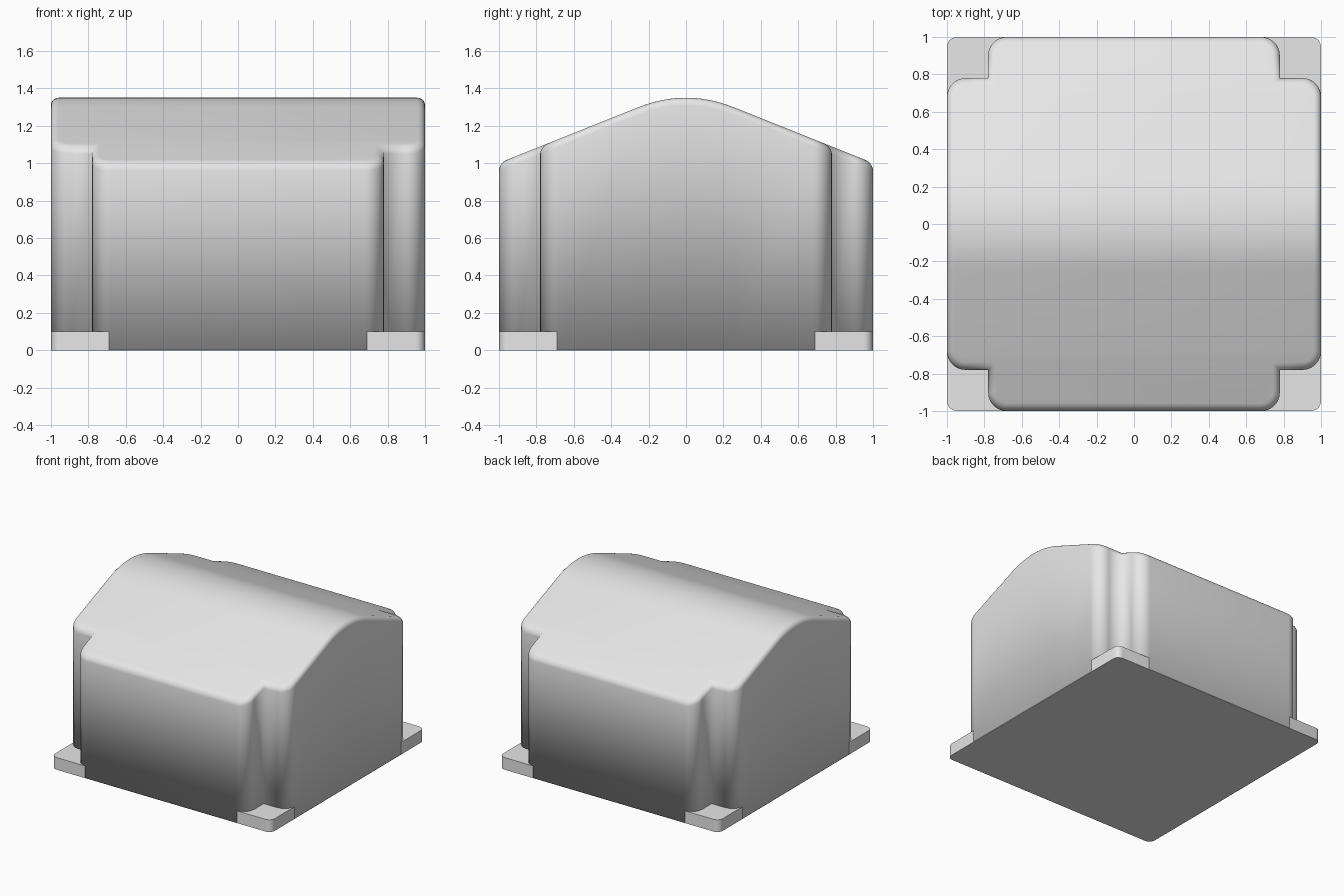
import bpy, bmesh, math

if "Cube" in bpy.data.objects:
    bpy.data.objects.remove(bpy.data.objects["Cube"])

grey = bpy.data.materials.new("light grey")
grey.diffuse_color = (0.8, 0.8, 0.8, 1)
grey.use_nodes = True
grey.node_tree.nodes["Principled BSDF"].inputs["Base Color"].default_value = grey.diffuse_color


def arc(cx, cy, r, steps=8):
    return [(cx + r * math.cos(i * math.pi / 2 / steps),
             cy + r * math.sin(i * math.pi / 2 / steps)) for i in range(steps + 1)]


def turn4(quadrant):
    """Repeat a first-quadrant outline around the centre."""
    pts = []
    for k in range(4):
        for x, y in quadrant:
            pts.append((x, y))
        quadrant = [(-y, x) for x, y in quadrant]
    return pts


def cross_outline(d):
    """Cross plan with notched corners, inset by d."""
    r = 0.1 - d
    return turn4(arc(0.9, 0.68, r) + [(0.78 - d, 0.78 - d)] + arc(0.68, 0.9, r))


def stack(rings):
    """Closed solid from (outline, z) rings."""
    bm = bmesh.new()
    loops = [[bm.verts.new((x, y, z)) for x, y in pts] for pts, z in rings]
    n = len(loops[0])
    for a, b in zip(loops, loops[1:]):
        for i in range(n):
            j = (i + 1) % n
            bm.faces.new((a[i], a[j], b[j], b[i]))
    bm.faces.new(loops[0][::-1])
    bm.faces.new(loops[-1])
    return bm


def finish(bm, name, smooth):
    me = bpy.data.meshes.new(name)
    for f in bm.faces:
        f.smooth = smooth
    bm.to_mesh(me)
    bm.free()
    me.materials.append(grey)
    ob = bpy.data.objects.new(name, me)
    bpy.context.collection.objects.link(ob)
    return ob


def roof(y):
    """Gable slope with a rounded ridge."""
    y = abs(y)
    return 1.35 - 0.784 * y * y if y < 0.255 else 1.401 - 0.4 * y


# Body: cross-shaped block with softened top edge, built flat first
R, STEPS = 0.04, 5
rings = [(cross_outline(0), -5)]
for i in range(STEPS + 1):
    a = i * math.pi / 2 / STEPS
    rings.append((cross_outline(R * (1 - math.cos(a))), R * (math.sin(a) - 1)))
body = stack(rings)

# Cut across the ridge, then lift the top to the roof shape
for i in range(-6, 7):
    bmesh.ops.bisect_plane(body, geom=body.verts[:] + body.edges[:] + body.faces[:],
                           plane_co=(0, i * 0.0425, 0), plane_no=(0, 1, 0), dist=1e-5)
for v in body.verts:
    v.co.z = 0.002 if v.co.z < -1 else v.co.z + roof(v.co.y)
finish(body, "body", True)

# Base plate with small rounded corners
plate = turn4(arc(0.949, 0.949, 0.05, 6))
base = finish(stack([(plate, 0), (plate, 0.1)]), "base_plate", True)
bpy.context.view_layer.objects.active = base
base.select_set(True)
bpy.ops.object.shade_smooth_by_angle(angle=math.radians(30))
